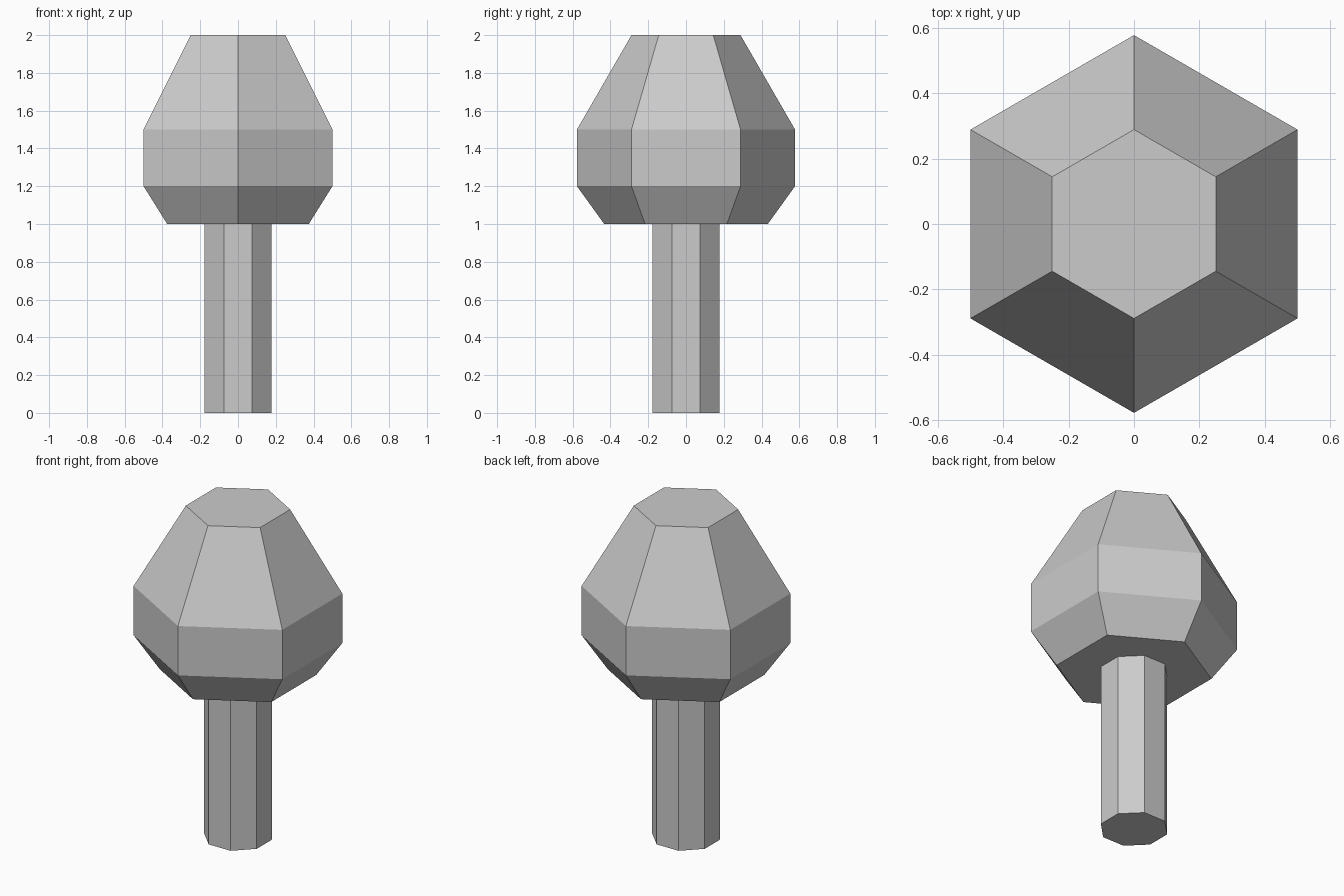
import bpy
import math

# Remove the default cube
cube = bpy.data.objects.get("Cube")
if cube:
    bpy.data.objects.remove(cube, do_unlink=True)

grey = bpy.data.materials.new("plain_grey")
grey.use_nodes = True
colour = (0.6, 0.6, 0.6, 1)
grey.diffuse_color = colour
grey.node_tree.nodes["Principled BSDF"].inputs["Base Color"].default_value = colour


def faceted_solid(name, sides, start, rings):
    """Stack regular polygons given as (radius, height) and cap both ends."""
    verts = []
    for radius, z in rings:
        for i in range(sides):
            a = start + math.tau * i / sides
            verts.append((radius * math.cos(a), radius * math.sin(a), z))
    faces = [tuple(reversed(range(sides)))]
    for k in range(len(rings) - 1):
        low, high = k * sides, (k + 1) * sides
        for i in range(sides):
            j = (i + 1) % sides
            faces.append((low + i, low + j, high + j, high + i))
    faces.append(tuple(range(high, high + sides)))
    mesh = bpy.data.meshes.new(name)
    mesh.from_pydata(verts, [], faces)
    mesh.materials.append(grey)
    obj = bpy.data.objects.new(name, mesh)
    bpy.context.collection.objects.link(obj)
    return obj


# Octagonal trunk with a flat side to the front
trunk_radius = 0.177 / math.cos(math.pi / 8)
faceted_solid("trunk", 8, math.pi / 8, [(trunk_radius, 0), (trunk_radius, 1)])

# Hexagonal crown with a corner to the front
wide = 0.5 / math.cos(math.pi / 6)
faceted_solid("crown", 6, math.pi / 6,
              [(wide * 0.75, 1), (wide, 1.2), (wide, 1.5), (wide * 0.5, 2)])
